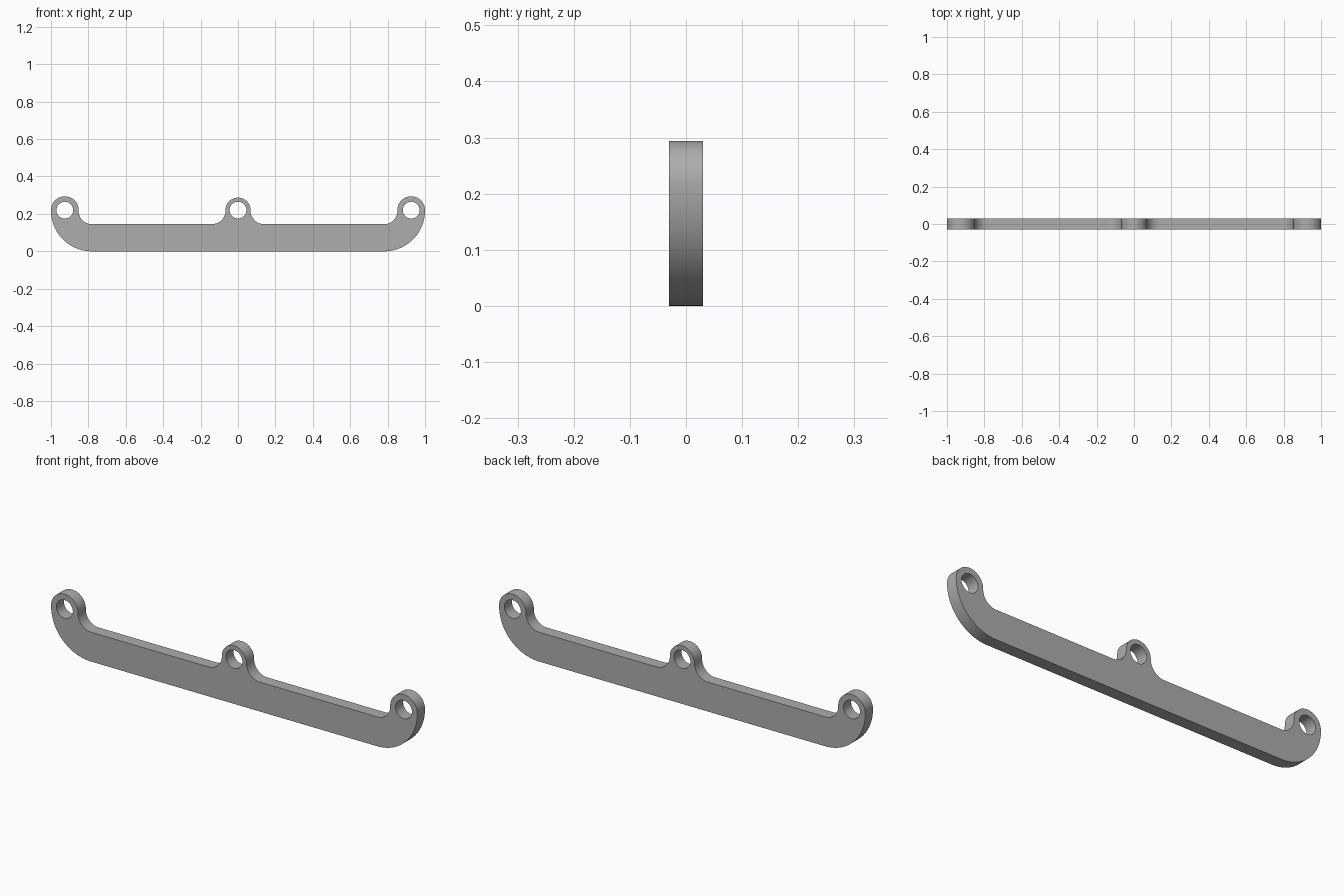
import bpy
from math import cos, sin, radians
from mathutils import Matrix

cube = bpy.data.objects.get("Cube")
if cube:
    bpy.data.objects.remove(cube, do_unlink=True)

HALF_DEPTH = 0.03
BAR_TOP = 0.145
EYE_Z = 0.22
EYE_X = 0.926
HOLE_R = 0.045


def arc(cx, cz, r, start, end, steps=20):
    """Points on an arc, angles in degrees."""
    angles = [radians(start + (end - start) * i / steps) for i in range(steps + 1)]
    return [(cx + r * cos(a), cz + r * sin(a)) for a in angles]


def add_loop(curve, points):
    spline = curve.splines.new("POLY")
    spline.points.add(len(points) - 1)
    for p, (x, z) in zip(spline.points, points):
        p.co = (x, z, 0, 1)
    spline.use_cyclic_u = True


# Right half of the outline, from the middle eye's crown to the underside
half = arc(0, EYE_Z, 0.067, 90, 0)
half += arc(0.14, BAR_TOP + 0.073, 0.073, 180, 270)
half += arc(0.782, BAR_TOP + 0.07, 0.07, 270, 360)
half += arc(EYE_X, EYE_Z, 0.074, 180, 0, 32)
half += arc(0.782, 0.218, 0.218, 0, -90, 32)

# Mirror the half to close the outline, then cut the three eyes
outline = half + [(-x, z) for x, z in reversed(half[1:])]
profile = bpy.data.curves.new("bar_profile", "CURVE")
profile.dimensions = "2D"
profile.fill_mode = "BOTH"
profile.extrude = HALF_DEPTH
add_loop(profile, outline)
for x in (-EYE_X, 0, EYE_X):
    add_loop(profile, arc(x, EYE_Z, HOLE_R, 0, 360, 40)[:-1])

# Turn the profile into an upright solid bar
bar = bpy.data.objects.new("three_eye_bar", profile)
bpy.context.collection.objects.link(bar)
bpy.ops.object.select_all(action="DESELECT")
bar.select_set(True)
bpy.context.view_layer.objects.active = bar
bpy.ops.object.convert(target="MESH")
bar = bpy.context.object
bar.data.transform(Matrix.Rotation(radians(90), 4, "X"))

# Weld the caps to the rim and smooth only the curved walls
bpy.ops.object.mode_set(mode="EDIT")
bpy.ops.mesh.select_all(action="SELECT")
bpy.ops.mesh.remove_doubles(threshold=0.0005)
bpy.ops.mesh.normals_make_consistent(inside=False)
bpy.ops.object.mode_set(mode="OBJECT")
bpy.ops.object.shade_smooth_by_angle(angle=radians(30))

# Plain grey finish
grey = bpy.data.materials.new("plain_grey")
grey.use_nodes = True
colour = (0.42, 0.42, 0.42, 1)
grey.diffuse_color = colour
grey.node_tree.nodes["Principled BSDF"].inputs["Base Color"].default_value = colour
bar.data.materials.clear()
bar.data.materials.append(grey)
